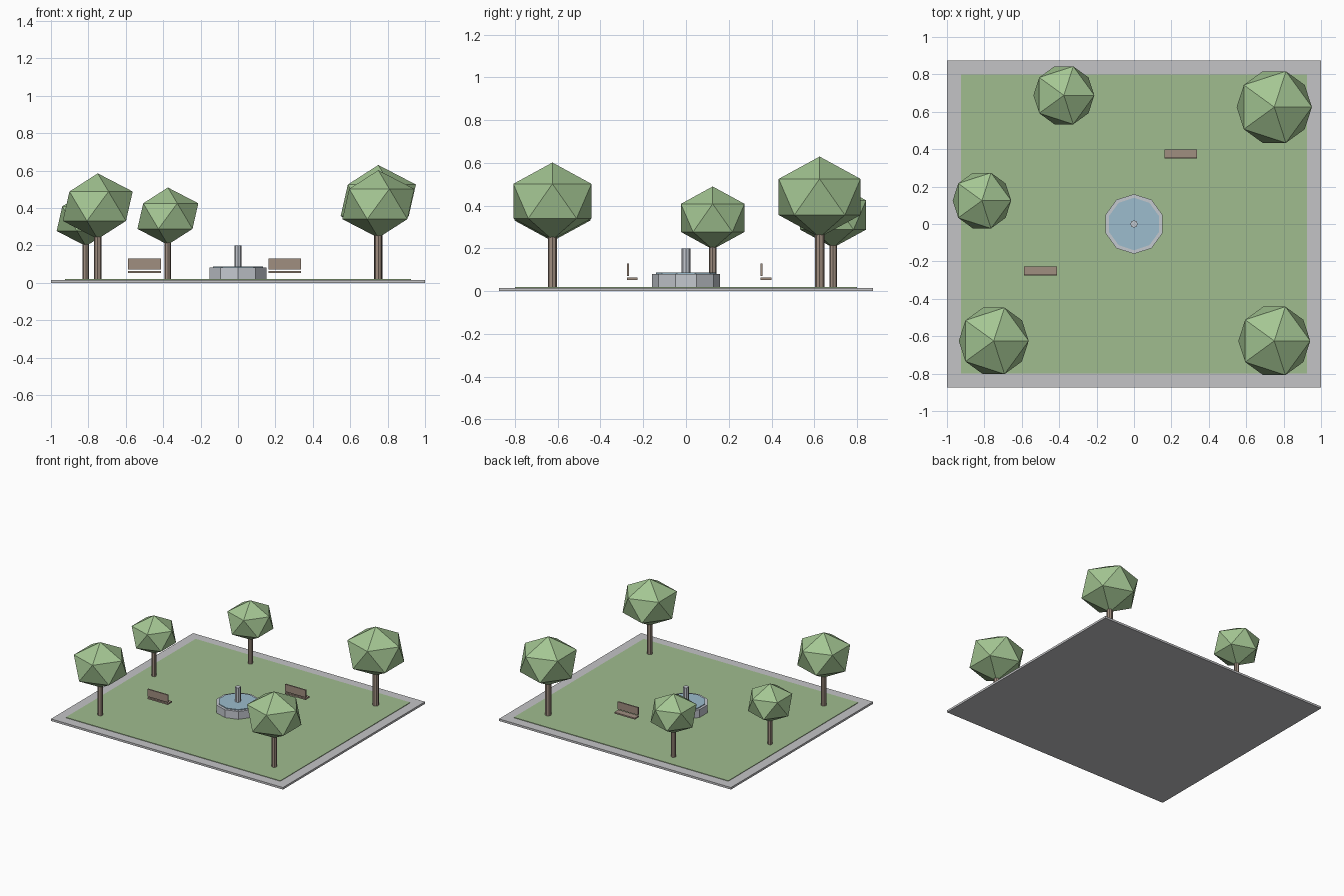
import bpy, math

if "Cube" in bpy.data.objects:
    bpy.data.objects.remove(bpy.data.objects["Cube"])


def material(name, rgb):
    """Flat colour from 0-255 sRGB."""
    m = bpy.data.materials.new(name)
    lin = [((c / 255 + 0.055) / 1.055) ** 2.4 for c in rgb]
    m.diffuse_color = (*lin, 1)
    m.use_nodes = True
    m.node_tree.nodes["Principled BSDF"].inputs["Base Color"].default_value = m.diffuse_color
    return m


PAVING = material("paving grey", (196, 196, 198))
GRASS = material("grass green", (160, 188, 143))
LEAF = material("leaf green", (164, 198, 147))
WOOD = material("wood brown", (160, 142, 128))
STONE = material("stone grey", (196, 200, 207))
WATER = material("water blue", (156, 188, 205))


def finish(name, mat):
    ob = bpy.context.object
    ob.name = name
    ob.data.materials.append(mat)
    return ob


def box(name, x0, x1, y0, y1, z0, z1, mat):
    bpy.ops.mesh.primitive_cube_add(
        size=1, location=((x0 + x1) / 2, (y0 + y1) / 2, (z0 + z1) / 2))
    ob = finish(name, mat)
    ob.scale = (x1 - x0, y1 - y0, z1 - z0)
    return ob


def prism(name, x, y, z0, z1, r, sides, mat):
    bpy.ops.mesh.primitive_cylinder_add(
        vertices=sides, radius=r, depth=z1 - z0, location=(x, y, (z0 + z1) / 2))
    return finish(name, mat)


# Ground: paved border and lawn
box("paved_base", -1, 1, -0.875, 0.875, 0, 0.016, PAVING)
box("lawn", -0.925, 0.925, -0.8, 0.8, 0.01, 0.02, GRASS)

# Fountain
prism("fountain_basin", 0, 0, 0.01, 0.081, 0.16, 10, STONE)
prism("fountain_water", 0, 0, 0.07, 0.087, 0.14, 10, WATER)
prism("fountain_spout", 0, 0, 0.07, 0.2, 0.02, 8, STONE)

# Trees: x, y, crown radius
trees = [(-0.75, -0.625, 0.209), (0.75, -0.625, 0.215), (0.75, 0.625, 0.225),
         (-0.375, 0.688, 0.182), (-0.813, 0.125, 0.175)]
for i, (x, y, r) in enumerate(trees, 1):
    prism(f"tree_trunk_{i}", x, y, 0.001, 1.5 * r, 0.098 * r, 8, WOOD)
    bpy.ops.mesh.primitive_ico_sphere_add(
        subdivisions=1, radius=r, location=(x, y, 1.96 * r))
    finish(f"tree_crown_{i}", LEAF).scale.z = 0.84

# Benches: seat slab and backrest
for i, (x, y) in enumerate([(-0.5, -0.25), (0.25, 0.375)], 1):
    box(f"bench_seat_{i}", x - 0.088, x + 0.088, y - 0.026, y + 0.024, 0.053, 0.064, WOOD)
    box(f"bench_back_{i}", x - 0.088, x + 0.088, y - 0.026, y - 0.016, 0.072, 0.13, WOOD)
